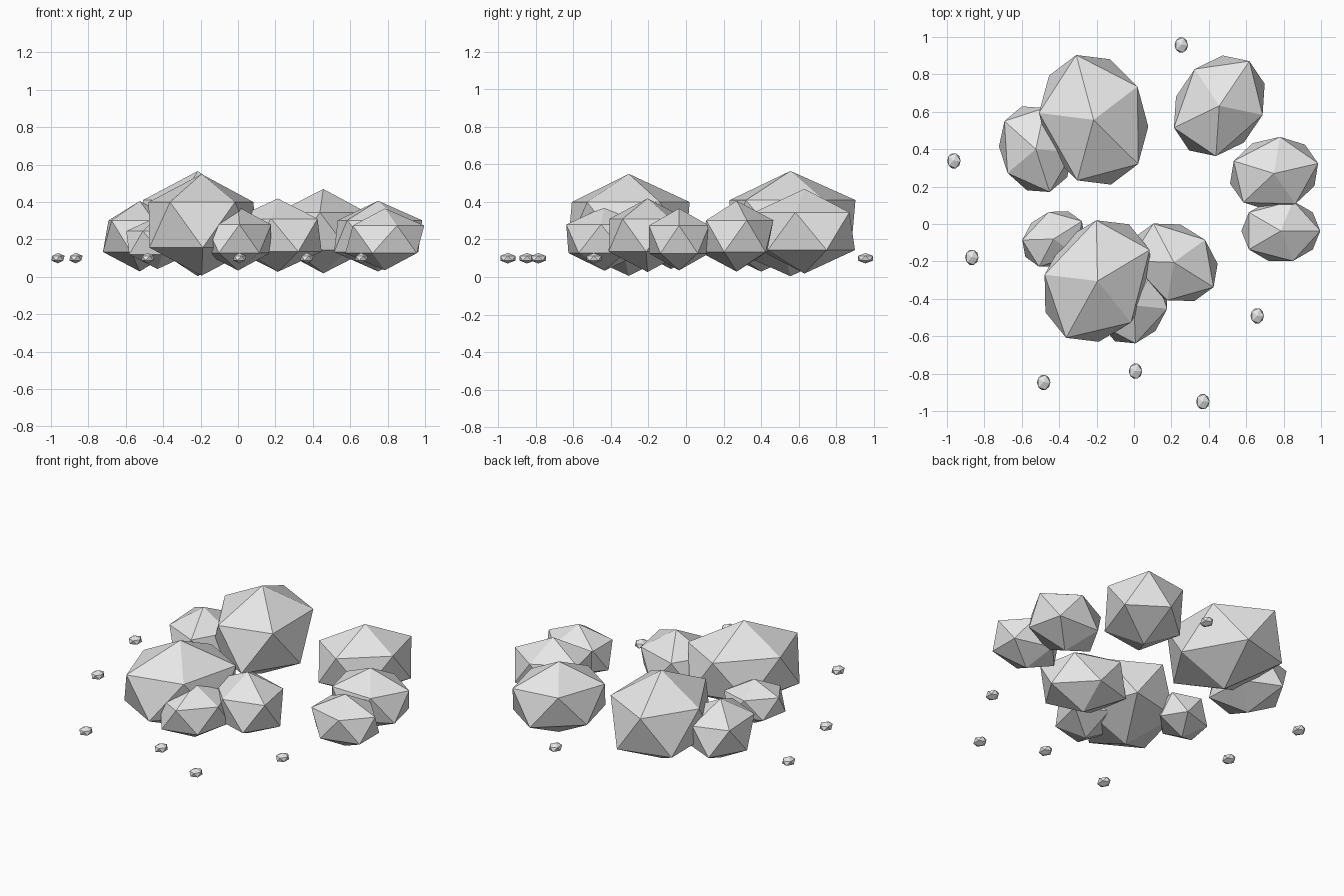
import bpy
import math

if "Cube" in bpy.data.objects:
    bpy.data.objects.remove(bpy.data.objects["Cube"])

grey = bpy.data.materials.new("stone_grey")
grey.diffuse_color = (0.8, 0.8, 0.8, 1)
grey.use_nodes = True
grey.node_tree.nodes["Principled BSDF"].inputs["Base Color"].default_value = grey.diffuse_color


def stone(name, x, y, z, radii, turn):
    """Low-poly faceted stone: a stretched icosahedron turned about z."""
    bpy.ops.mesh.primitive_ico_sphere_add(
        subdivisions=1, radius=1, location=(x, y, z),
        rotation=(0, 0, math.radians(turn)))
    ob = bpy.context.object
    ob.name = name
    ob.scale = radii
    ob.data.materials.append(grey)


# Boulders: name, x, y, long radius, turn in degrees
boulders = [
    ("boulder_back_large", -0.216, 0.557, 0.401, 105),
    ("boulder_front_large", -0.195, -0.305, 0.388, 241),
    ("boulder_back_right", 0.456, 0.632, 0.322, 56),
    ("boulder_back_left", -0.525, 0.40, 0.269, 288),
    ("boulder_right_upper", 0.749, 0.270, 0.27, 13),
    ("boulder_right_lower", 0.785, -0.037, 0.236, 0),
    ("boulder_centre", 0.213, -0.205, 0.28, 328),
    ("boulder_front_small", 0.0, -0.435, 0.243, 62),
    ("boulder_left_small", -0.43, -0.08, 0.20, 32),
]
for name, x, y, s, turn in boulders:
    # larger stones sit higher, so all rest close to the ground
    stone(name, x, y, 0.08 + 0.51 * s, (s, 0.8 * s, 0.7 * s), turn)

# Ring of pebbles
pebbles = [(0.253, 0.957), (-0.963, 0.338), (-0.867, -0.178), (0.659, -0.491),
           (0.008, -0.787), (-0.483, -0.847), (0.368, -0.95)]
for i, (x, y) in enumerate(pebbles):
    stone(f"pebble_{i + 1}", x, y, 0.1, (0.040, 0.047, 0.028), 0)
